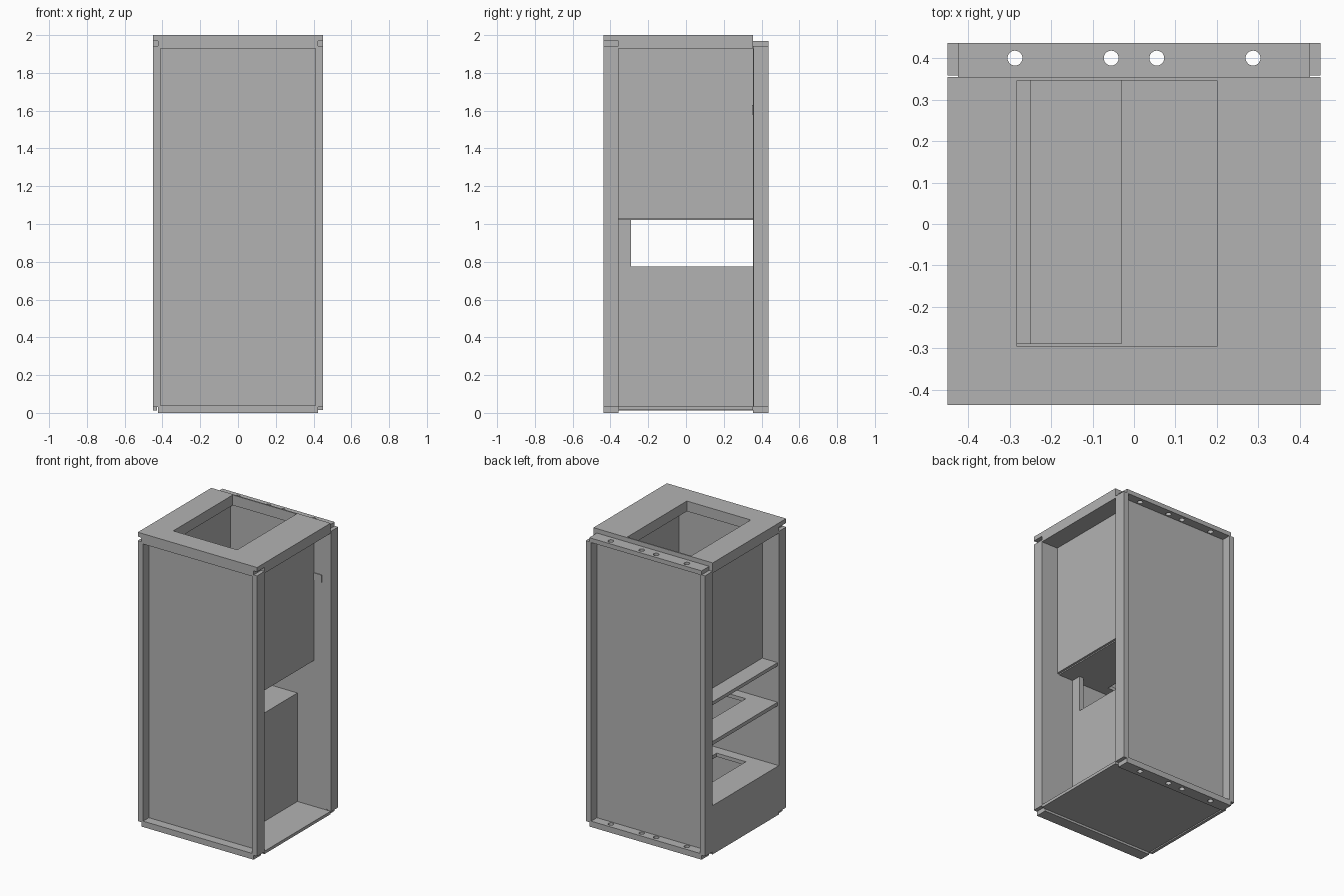
import bpy

cube = bpy.data.objects.get("Cube")
if cube:
    bpy.data.objects.remove(cube, do_unlink=True)

grey = bpy.data.materials.new("plain grey")
grey.use_nodes = True
COLOR = (0.45, 0.45, 0.45, 1)
grey.diffuse_color = COLOR
grey.node_tree.nodes["Principled BSDF"].inputs["Base Color"].default_value = COLOR

W, D = 0.45, 0.437          # outer half width and half depth
IN, PANEL = 0.358, 0.375    # inner face of the posts, outer face of the panels
TOP, MID, LOW, FLOOR = 1.93, 1.045, 0.775, 0.035


def box(name, x, y, z):
    """Box from (min, max) ranges on each axis."""
    bpy.ops.mesh.primitive_cube_add(size=1)
    ob = bpy.context.object
    ob.name = name
    for v in ob.data.vertices:
        v.co = [r[0] if c < 0 else r[1] for r, c in zip((x, y, z), v.co)]
    ob.data.materials.append(grey)
    return ob


def cut(ob, cutters):
    """Subtract cutters, then remove them."""
    for c in cutters:
        mod = ob.modifiers.new("opening", "BOOLEAN")
        mod.operation = "DIFFERENCE"
        mod.solver = "EXACT"
        mod.object = c
        bpy.ops.object.select_all(action="DESELECT")
        bpy.context.view_layer.objects.active = ob
        ob.select_set(True)
        bpy.ops.object.modifier_apply(modifier=mod.name)
        bpy.data.objects.remove(c, do_unlink=True)
    return ob


def slab(name, x, y, z, hole_x, hole_y):
    """Slab with a rectangular opening through it."""
    ob = box(name, x, y, z)
    return cut(ob, [box("cutter", hole_x, hole_y, (z[0] - 0.1, z[1] + 0.1))])


def flange(name, z):
    """Rear strip with four bolt holes."""
    ob = box(name, (-0.424, 0.424), (0.355, D), z)
    drills = []
    for x in (-0.287, -0.055, 0.055, 0.287):
        bpy.ops.mesh.primitive_cylinder_add(vertices=24, radius=0.018, depth=0.3,
                                            location=(x, 0.4, sum(z) / 2))
        drills.append(bpy.context.object)
    return cut(ob, drills)


# Corner posts
for side, sx in (("left", 1), ("right", -1)):
    for end, sy in (("front", -1), ("back", 1)):
        box(f"{end}_{side}_post", sorted((sx * 0.41, sx * W)),
            sorted((sy * IN, sy * D)), (0.03, 1.943))

# Recessed front and back panels
box("front_panel", (-0.41, 0.41), (-PANEL, -IN), (0.02, 1.95))
box("back_panel", (-0.41, 0.41), (0.355, PANEL), (0.02, 1.95))

# Top plate with its opening, front rail with notched ends
slab("top_plate", (-W, W), (-IN, 0.355), (TOP, 2), (-0.282, 0.2), (-0.295, 0.346))
box("front_top_rail", (-0.424, 0.424), (-D, -IN), (TOP, 1.97))
box("front_top_cap", (-W, W), (-D, -IN), (1.97, 2))

# Base
box("floor", (-W + 0.026, W), (-IN, 0.355), (0.015, FLOOR))
box("front_bottom_rail", (-0.424, 0.424), (-D, -IN), (0, 0.04))
flange("back_top_rail", (1.94, 1.97))
flange("back_bottom_rail", (0, 0.04))

# Upper bin walls
for side, sx in (("left", 1), ("right", -1)):
    box(f"upper_{side}_wall", sorted((sx * 0.305, sx * 0.325)), (-IN, 0.355), (1.03, TOP))

# Shelves with openings
slab("upper_shelf", (-0.44, 0.31), (-IN, 0.355), (1.022, MID), (-0.282, -0.03), (-0.288, 0.346))
slab("middle_shelf", (-0.44, 0.19), (-IN, 0.355), (0.75, LOW), (-0.25, -0.03), (-0.288, 0.346))
slab("lower_shelf", (-0.43, 0.19), (-IN, 0.355), (0.32, 0.345), (-0.25, -0.03), (-0.288, 0.346))

# Lower walls, the left one rising as a strip beside the window
box("lower_left_wall", (0.17, 0.2), (-IN, 0.355), (FLOOR, LOW))
box("window_strip", (0.17, 0.2), (-IN, -0.29), (LOW, 1.022))
box("lower_right_wall", (-W, -0.43), (-IN, 0.355), (0.012, 0.345))

# Small plate inside the back panel
box("back_tab", (0.325, 0.385), (0.35, 0.355), (1.58, 1.63))
